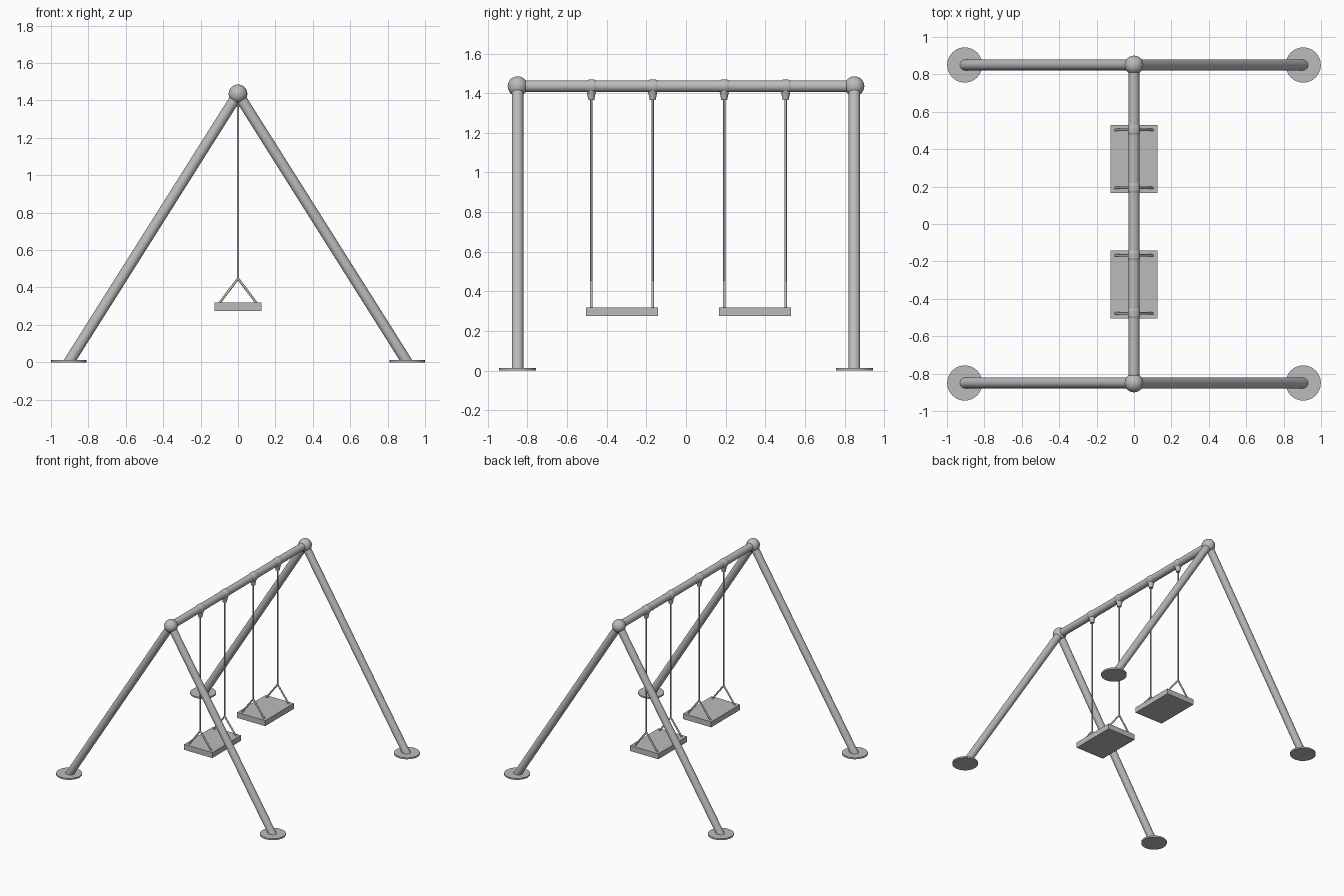
import bpy, bmesh
from math import radians
from mathutils import Vector, Matrix

cube = bpy.data.objects.get("Cube")
if cube:
    bpy.data.objects.remove(cube, do_unlink=True)

# Single painted-steel grey
GREY = (0.5, 0.5, 0.5, 1.0)
steel = bpy.data.materials.new("grey_steel")
steel.use_nodes = True
steel.diffuse_color = GREY
steel.node_tree.nodes["Principled BSDF"].inputs["Base Color"].default_value = GREY


def finish(name, bm, smooth=True):
    """Turn a bmesh into a named object."""
    mesh = bpy.data.meshes.new(name)
    bm.to_mesh(mesh)
    bm.free()
    mesh.materials.append(steel)
    obj = bpy.data.objects.new(name, mesh)
    bpy.context.collection.objects.link(obj)
    if smooth:
        bpy.ops.object.select_all(action='DESELECT')
        obj.select_set(True)
        bpy.context.view_layer.objects.active = obj
        bpy.ops.object.shade_smooth_by_angle(angle=radians(35))
    return obj


def add_tube(bm, start, end, r1, r2=None, sides=32):
    """Add a capped cylinder or cone between two points."""
    a, b = Vector(start), Vector(end)
    axis = b - a
    turn = axis.to_track_quat('Z', 'Y').to_matrix().to_4x4()
    bmesh.ops.create_cone(bm, cap_ends=True, segments=sides, radius1=r1,
                          radius2=r1 if r2 is None else r2, depth=axis.length,
                          matrix=Matrix.Translation((a + b) / 2) @ turn)


def tube(name, *args, **kw):
    bm = bmesh.new()
    add_tube(bm, *args, **kw)
    return finish(name, bm)


TOP = 1.435      # beam axis height
END = 0.85       # distance of each end frame from the middle
FOOT = 0.905     # sideways reach of the legs
PIPE = 0.029

# Top beam
tube("top_beam", (0, -END, TOP), (0, END, TOP), PIPE)

# End frames: ball joint, two splayed legs, round foot plates
for end, y in (("front", -END), ("back", END)):
    bm = bmesh.new()
    bmesh.ops.create_uvsphere(bm, u_segments=32, v_segments=16, radius=0.05,
                              matrix=Matrix.Translation((0, y, TOP)))
    finish(end + "_ball_joint", bm)
    for side, s in (("left", 1), ("right", -1)):
        tip = Vector((0, y, TOP))
        base = Vector((s * FOOT, y, 0))
        bm = bmesh.new()
        add_tube(bm, tip, base + (base - tip) * 0.05, PIPE)
        # Trim the leg flush inside its foot plate
        cut = bmesh.ops.bisect_plane(bm, geom=bm.verts[:] + bm.edges[:] + bm.faces[:],
                                     plane_co=(0, 0, 0.004), plane_no=(0, 0, 1),
                                     clear_inner=True)
        edges = [e for e in cut["geom_cut"] if isinstance(e, bmesh.types.BMEdge)]
        bmesh.ops.edgeloop_fill(bm, edges=edges)
        bmesh.ops.recalc_face_normals(bm, faces=bm.faces[:])
        finish(f"{end}_{side}_leg", bm)
        tube(f"{end}_{side}_foot_plate", base, base + Vector((0, 0, 0.012)), 0.094)

# Swings: seat board, two hangers, ropes and triangular rope ends
for label, mid in (("front", -0.323), ("back", 0.348)):
    bm = bmesh.new()
    bmesh.ops.create_cube(bm, size=1, matrix=Matrix.Translation((0, mid, 0.297))
                          @ Matrix.Diagonal((0.25, 0.364, 0.044, 1)))
    finish(label + "_seat", bm, smooth=False)
    for place, y in (("near", mid - 0.155), ("far", mid + 0.155)):
        name = f"{label}_{place}"
        # Sleeve around the beam with a tapered socket below it
        bm = bmesh.new()
        for a, b, r1, r2 in ((-0.026, -0.014, PIPE, 0.033),
                             (-0.014, 0.014, 0.033, 0.033),
                             (0.014, 0.026, 0.033, PIPE)):
            add_tube(bm, (0, y + a, TOP), (0, y + b, TOP), r1, r2)
        add_tube(bm, (0, y, 1.366), (0, y, 1.42), 0.015, 0.026)
        finish(name + "_hanger", bm)
        # Rope with its split lower end
        bm = bmesh.new()
        knot = (0, y, 0.448)
        add_tube(bm, knot, (0, y, 1.38), 0.0055, sides=12)
        for s in (-1, 1):
            add_tube(bm, knot, (s * 0.103, y, 0.312), 0.0065, sides=12)
        bmesh.ops.create_uvsphere(bm, u_segments=12, v_segments=8, radius=0.0065,
                                  matrix=Matrix.Translation(knot))
        finish(name + "_rope", bm)
